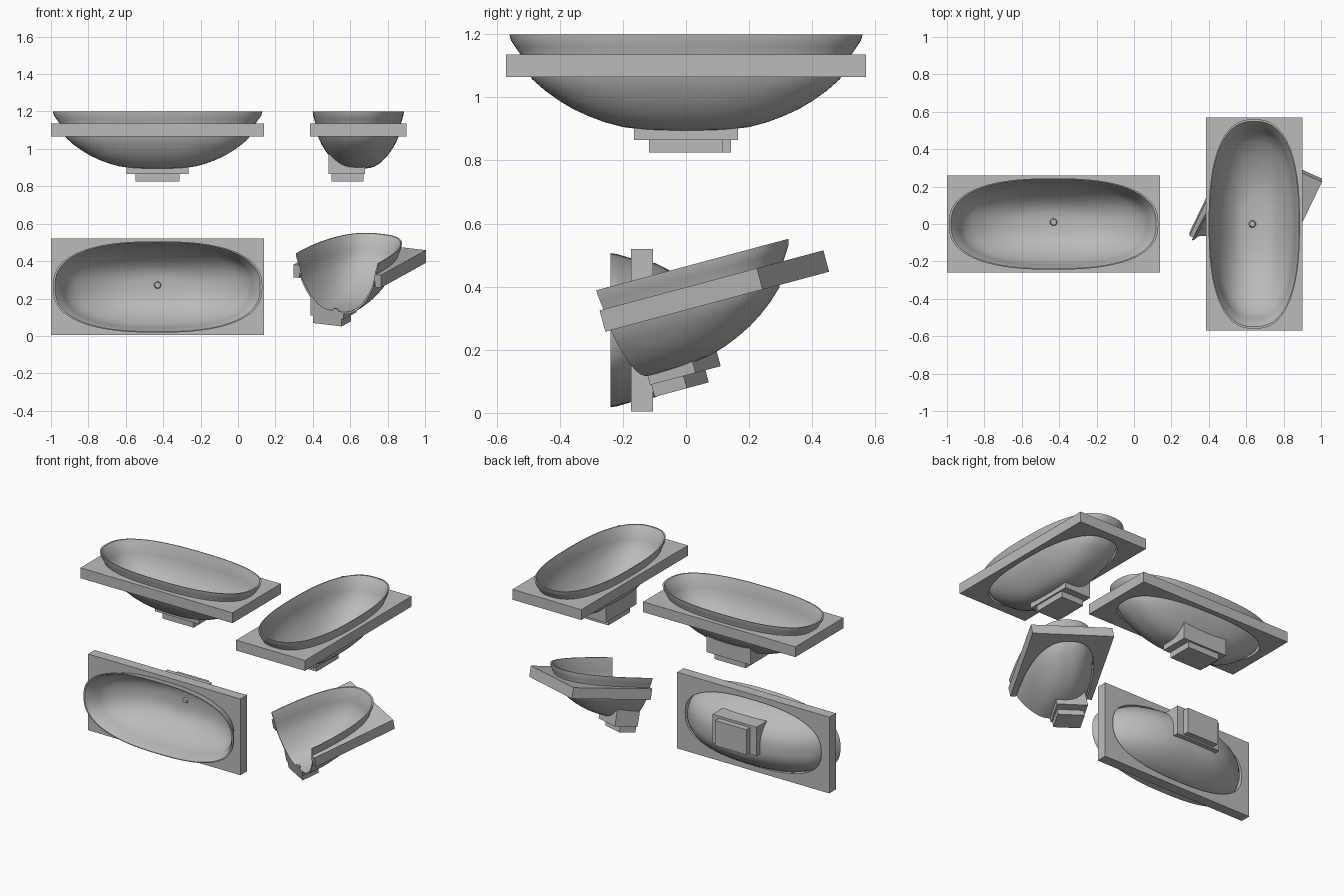
import bpy, bmesh, math
from mathutils import Matrix, Vector

if "Cube" in bpy.data.objects:
    bpy.data.objects.remove(bpy.data.objects["Cube"])

grey = bpy.data.materials.new("stone_grey")
grey.use_nodes = True
COLOR = (0.5, 0.5, 0.5, 1)
grey.diffuse_color = COLOR
grey.node_tree.nodes["Principled BSDF"].inputs["Base Color"].default_value = COLOR

# Basin sizes; local origin is the centre of the slab's top
RIM_X, RIM_Y, POWER = 0.56, 0.244, 2.5
SLAB_X, SLAB_Y, SLAB_T = 0.57, 0.258, 0.07
SEGS = 96
WALL = 0.012
# Bowl profile: (fraction of rim outline, height)
PROFILE = [(0.12, -0.241), (0.25, -0.237), (0.36, -0.229), (0.46, -0.214), (0.55, -0.195),
           (0.64, -0.172), (0.72, -0.145), (0.8, -0.113), (0.87, -0.078),
           (0.915, -0.03), (0.935, 0.0), (0.97, 0.028), (0.99, 0.045), (1.0, 0.064)]
BOTTOM = -0.242


def outline(i):
    """Point i of the rounded rim outline."""
    t = 2 * math.pi * i / SEGS
    p = 2 / POWER
    c, s = math.cos(t), math.sin(t)
    return (RIM_X * math.copysign(abs(c) ** p, c),
            RIM_Y * math.copysign(abs(s) ** p, s))


def bowl_height(x, y):
    """Underside height of the bowl above a point."""
    f = (abs(x / RIM_X) ** POWER + abs(y / RIM_Y) ** POWER) ** (1 / POWER)
    pts = [(0, BOTTOM)] + PROFILE
    for (f0, z0), (f1, z1) in zip(pts, pts[1:]):
        if f <= f1:
            return z0 + (z1 - z0) * (f - f0) / (f1 - f0)
    return pts[-1][1]


def bridge(bm, a, b):
    n = len(a)
    for i in range(n):
        bm.faces.new((a[i], a[(i + 1) % n], b[(i + 1) % n], b[i]))


def make_bowl(bm):
    def ring(f, z):
        return [bm.verts.new((f * x, f * y, z)) for x, y in map(outline, range(SEGS))]
    outer = [ring(f, z) for f, z in PROFILE]
    inner = [ring(f - 0.02 * f, min(z + WALL, PROFILE[-1][1])) for f, z in reversed(PROFILE)]
    rings = outer + inner
    for a, b in zip(rings, rings[1:]):
        bridge(bm, a, b)
    for loop, z in ((outer[0], BOTTOM), (inner[-1], BOTTOM + WALL)):
        tip = bm.verts.new((0, 0, z))
        for i in range(SEGS):
            bm.faces.new((loop[i], loop[(i + 1) % SEGS], tip))


def make_slab(bm):
    hole = [(0.91 * x, 0.91 * y) for x, y in map(outline, range(SEGS))]
    edge = []
    for x, y in hole:
        k = min(SLAB_X / max(abs(x), 1e-6), SLAB_Y / max(abs(y), 1e-6))
        edge.append((x * k, y * k))
    for sx in (-1, 1):
        for sy in (-1, 1):
            corner = Vector((sx * SLAB_X, sy * SLAB_Y))
            near = min(range(SEGS), key=lambda i: (Vector(edge[i]) - corner).length)
            edge[near] = tuple(corner)
    loops = [[bm.verts.new((x, y, z)) for x, y in pts]
             for pts, z in ((hole, 0), (edge, 0), (edge, -SLAB_T), (hole, -SLAB_T))]
    for i in range(4):
        bridge(bm, loops[i], loops[(i + 1) % 4])


def add_box(bm, x0, x1, y0, y1, z0, z1):
    m = Matrix.LocRotScale(((x0 + x1) / 2, (y0 + y1) / 2, (z0 + z1) / 2), None,
                           (x1 - x0, y1 - y0, z1 - z0))
    return bmesh.ops.create_cube(bm, size=1, matrix=m)["verts"]


def make_pedestal(bm):
    # Block whose top follows the underside of the bowl
    add_box(bm, -0.165, 0.165, -0.037, 0.158, -0.27, -0.25)
    bmesh.ops.subdivide_edges(bm, edges=bm.edges[:], cuts=7, use_grid_fill=True)
    for v in bm.verts:
        if v.co.z > -0.2501:
            v.co.z = bowl_height(v.co.x, v.co.y) + 0.005


def make_foot(bm):
    add_box(bm, -0.117, 0.117, -0.027, 0.143, -0.31, -0.268)


def make_drain(bm):
    bmesh.ops.create_cone(bm, cap_ends=True, segments=16, radius1=0.02, radius2=0.015,
                          depth=0.016, matrix=Matrix.Translation((0, 0.01, BOTTOM + WALL + 0.006)))


PARTS = {"bowl": make_bowl, "slab": make_slab, "pedestal": make_pedestal,
         "foot": make_foot, "drain": make_drain}


def build_mesh(name, maker, halved):
    bm = bmesh.new()
    maker(bm)
    if halved:
        cut = bmesh.ops.bisect_plane(bm, geom=bm.verts[:] + bm.edges[:] + bm.faces[:],
                                     plane_co=(0.0005, 0, 0), plane_no=(1, 0, 0), clear_inner=True)
        rims = [e for e in cut["geom_cut"] if isinstance(e, bmesh.types.BMEdge)]
        bmesh.ops.holes_fill(bm, edges=rims, sides=0)
    bmesh.ops.recalc_face_normals(bm, faces=bm.faces[:])
    mesh = bpy.data.meshes.new(name)
    bm.to_mesh(mesh)
    bm.free()
    mesh.materials.append(grey)
    return mesh


def place(prefix, meshes, matrix):
    for part, mesh in meshes.items():
        ob = bpy.data.objects.new(f"{prefix}_{part}", mesh)
        ob.matrix_world = matrix
        bpy.context.collection.objects.link(ob)
        ob.select_set(True)
        bpy.context.view_layer.objects.active = ob


def turn(deg, axis):
    return Matrix.Rotation(math.radians(deg), 4, axis)


bpy.ops.object.select_all(action='DESELECT')
whole = {p: build_mesh(p, f, False) for p, f in PARTS.items()}
half = {p: build_mesh("half_" + p, f, True) for p, f in PARTS.items()}

# Two level basins, one standing on its long edge, one tilted half
move = Matrix.Translation
place("level_basin", whole, move((-0.43, 0, 1.135)))
place("turned_basin", whole, move((0.643, 0, 1.135)) @ turn(90, 'Z'))
place("upright_basin", whole, move((-0.43, -0.175, 0.262)) @ turn(90, 'X'))
place("half_basin", half, move((0.53, -0.169, 0.353)) @ turn(15, 'X') @ turn(65, 'Z'))
bpy.ops.object.shade_smooth_by_angle(angle=math.radians(35))
